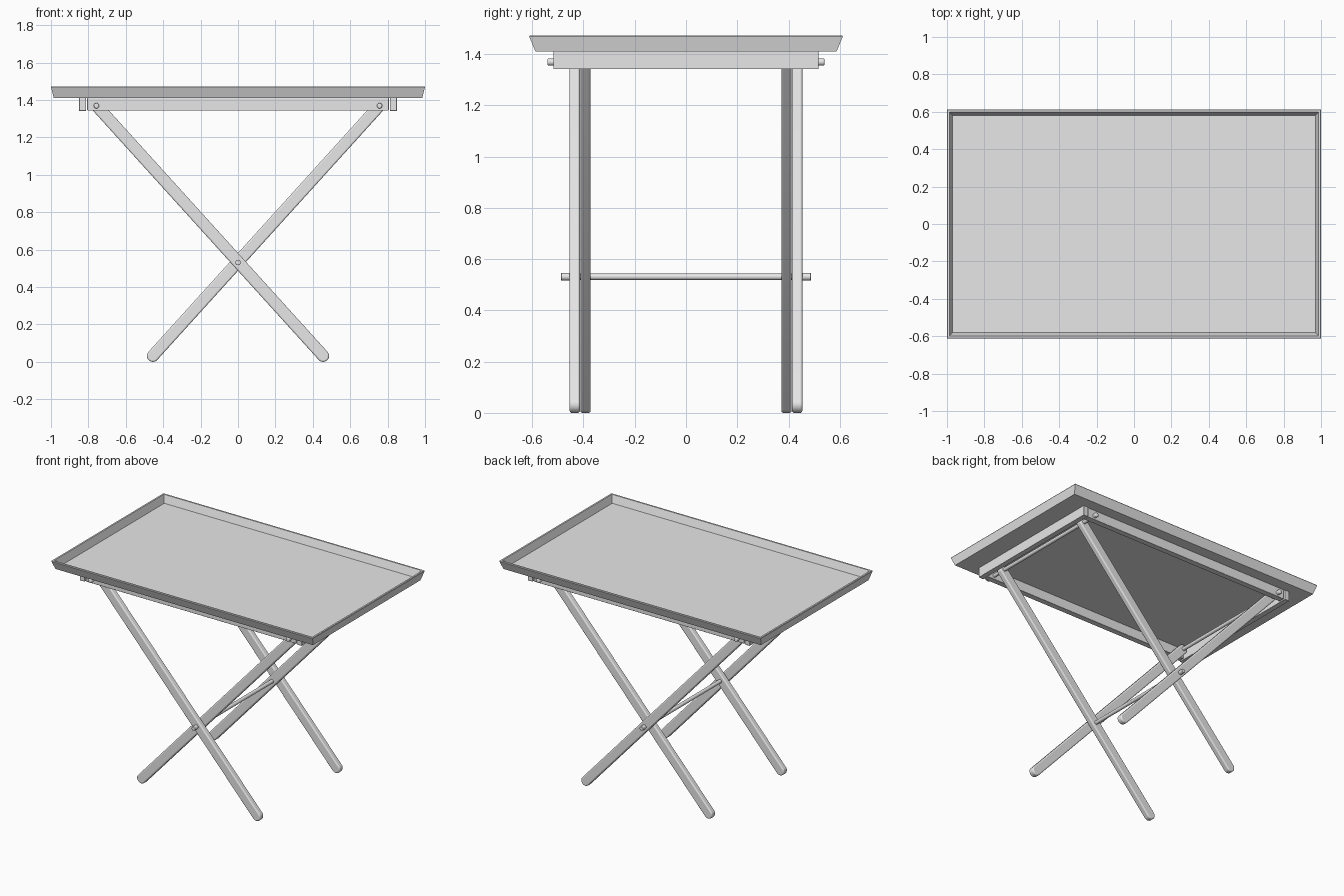
import bpy, bmesh
from math import pi, sin, cos, atan2
from mathutils import Matrix, Vector

cube = bpy.data.objects.get("Cube")
if cube:
    bpy.data.objects.remove(cube)

GREY = (0.8, 0.8, 0.8, 1)
mat = bpy.data.materials.new("plain grey")
mat.use_nodes = True
mat.diffuse_color = GREY
mat.node_tree.nodes["Principled BSDF"].inputs["Base Color"].default_value = GREY

PIVOT_Z, PIN_X, PIN_Z = 0.535, 0.757, 1.37
FOOT_X, LEG_R, LEG_T = 0.455, 0.032, 0.04


def finish(bm, name, bevel=0, smooth=False):
    bmesh.ops.recalc_face_normals(bm, faces=bm.faces)
    mesh = bpy.data.meshes.new(name)
    bm.to_mesh(mesh)
    bm.free()
    mesh.materials.append(mat)
    ob = bpy.data.objects.new(name, mesh)
    bpy.context.collection.objects.link(ob)
    if bevel:
        mod = ob.modifiers.new("soft edges", "BEVEL")
        mod.width, mod.segments, mod.limit_method = bevel, 3, "ANGLE"
    if smooth:
        bpy.ops.object.select_all(action="DESELECT")
        ob.select_set(True)
        bpy.context.view_layer.objects.active = ob
        bpy.ops.object.shade_smooth_by_angle(angle=pi / 5)
    return ob


def box(name, centre, size):
    bm = bmesh.new()
    bmesh.ops.create_cube(bm, size=1, matrix=Matrix.Translation(centre) @ Matrix.Diagonal((*size, 1)))
    return finish(bm, name, bevel=0.003)


def rod(name, x, z, y0, y1, r, bevel=0):
    bm = bmesh.new()
    place = Matrix.Translation((x, (y0 + y1) / 2, z)) @ Matrix.Rotation(pi / 2, 4, "X")
    bmesh.ops.create_cone(bm, cap_ends=True, segments=20, radius1=r, radius2=r,
                          depth=abs(y1 - y0), matrix=place)
    return finish(bm, name, bevel, smooth=True)


def leg(name, top_x, y):
    """Round-ended bar leaning from a top pin to the opposite foot."""
    foot, top = Vector((-FOOT_X if top_x > 0 else FOOT_X, LEG_R)), Vector((top_x, PIN_Z))
    lean = atan2(top.y - foot.y, top.x - foot.x)
    bm = bmesh.new()
    ring = []
    for end, start in ((top, lean - pi / 2), (foot, lean + pi / 2)):
        for i in range(13):
            a = start + pi * i / 12
            ring.append(bm.verts.new((end.x + LEG_R * cos(a), y - LEG_T / 2, end.y + LEG_R * sin(a))))
    face = bm.faces.new(ring)
    out = bmesh.ops.extrude_face_region(bm, geom=[face])
    verts = [v for v in out["geom"] if isinstance(v, bmesh.types.BMVert)]
    bmesh.ops.translate(bm, verts=verts, vec=(0, LEG_T, 0))
    return finish(bm, name, bevel=0.008, smooth=True)


# Tray: nested rectangles from the underside, over the rim, to the floor
bm = bmesh.new()
loops = []
for hx, hy, z in ((0.985, 0.588, 1.411), (1, 0.612, 1.469), (0.998, 0.61, 1.473),
                  (0.987, 0.599, 1.473), (0.971, 0.581, 1.422)):
    loops.append([bm.verts.new((sx * hx, sy * hy, z))
                  for sx, sy in ((-1, -1), (1, -1), (1, 1), (-1, 1))])
for a, b in zip(loops, loops[1:]):
    for i in range(4):
        j = (i + 1) % 4
        bm.faces.new((a[i], a[j], b[j], b[i]))
bm.faces.new(loops[0])
bm.faces.new(loops[-1])
finish(bm, "tray")

# Frame under the tray
for s, side in ((-1, "right"), (1, "left")):
    box(side + "_end_board", (s * 0.831, 0, 1.376), (0.037, 1.034, 0.07))
for s, side in ((-1, "front"), (1, "back")):
    box(side + "_rail", (0, s * 0.493, 1.377), (1.612, 0.04, 0.068))

# Crossed legs, outer pair and inner pair on each side
for s, side in ((-1, "front"), (1, "back")):
    leg(side + "_outer_leg", -PIN_X, s * 0.434)
    leg(side + "_inner_leg", PIN_X, s * 0.392)
    rod(side + "_pivot_cap", 0, PIVOT_Z - 0.004, s * 0.45, s * 0.488, 0.0145, 0.003)
    for x, end in ((-PIN_X, "right"), (PIN_X, "left")):
        rod(side + "_" + end + "_pin_head", x, PIN_Z - 0.001, s * 0.5, s * 0.541, 0.0145, 0.006)

# Cross rods
rod("stretcher", 0, PIVOT_Z - 0.004, -0.46, 0.46, 0.0125)
for x, end in ((-PIN_X, "right"), (PIN_X, "left")):
    rod(end + "_pin_rod", x, PIN_Z - 0.001, -0.5, 0.5, 0.0125)
